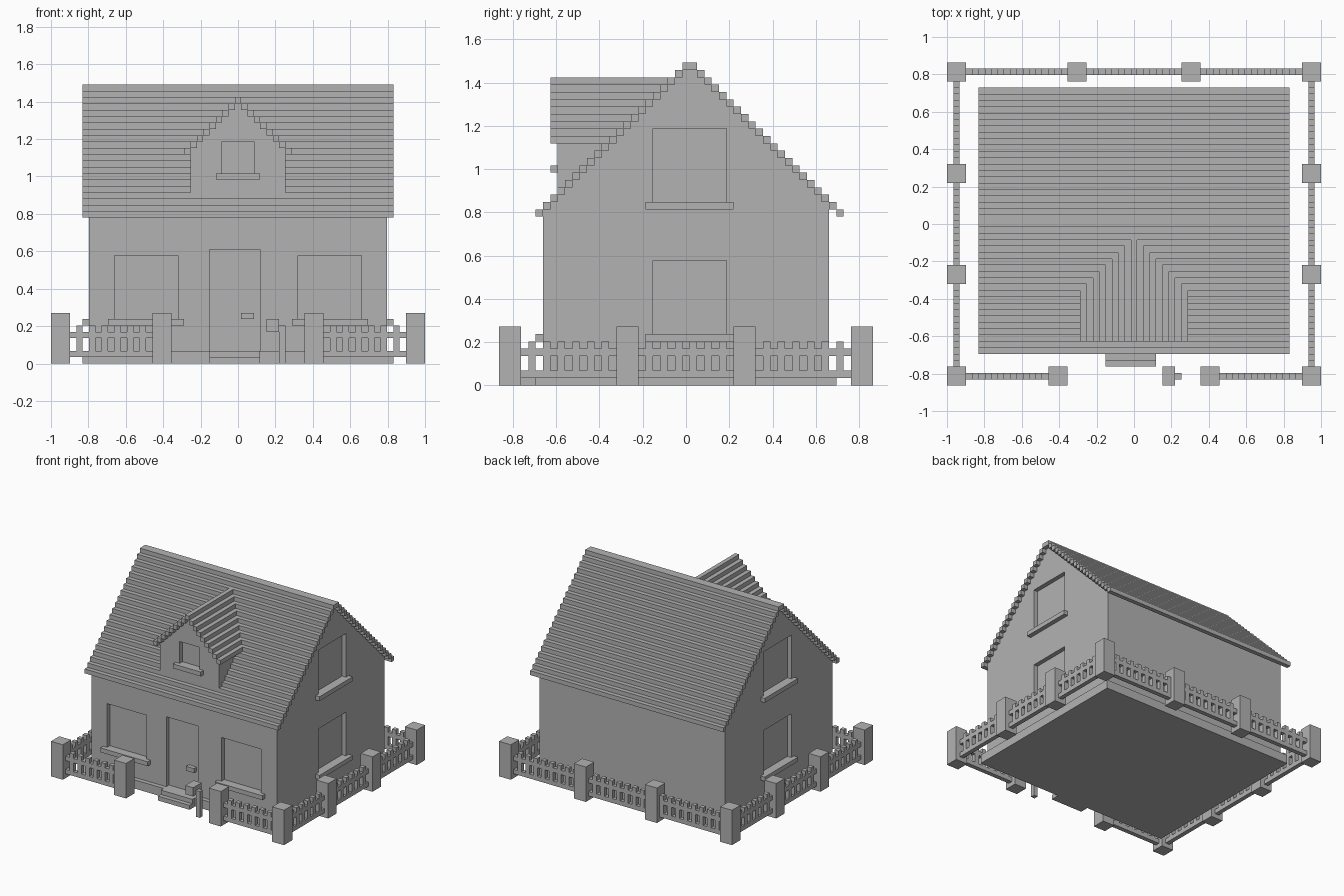
import bpy
import bmesh
from mathutils import Vector

cube = bpy.data.objects.get("Cube")
if cube:
    bpy.data.objects.remove(cube, do_unlink=True)

# Everything sits on a block grid, 59 blocks wide and 51 deep
WIDE, DEEP = 59, 51
U = 2 / WIDE

grey = bpy.data.materials.new("plain grey")
grey.use_nodes = True
tone = (0.45, 0.45, 0.45, 1)
grey.diffuse_color = tone
grey.node_tree.nodes["Principled BSDF"].inputs["Base Color"].default_value = tone


def place(x, y, z):
    return Vector((x - WIDE / 2, y - DEEP / 2, z)) * U


def finish(name, bm):
    bmesh.ops.recalc_face_normals(bm, faces=bm.faces)
    mesh = bpy.data.meshes.new(name)
    bm.to_mesh(mesh)
    bm.free()
    mesh.materials.append(grey)
    obj = bpy.data.objects.new(name, mesh)
    bpy.context.collection.objects.link(obj)
    return obj


def blocks(name, *parts):
    """One object from boxes given as (x0, x1, y0, y1, z0, z1)."""
    bm = bmesh.new()
    for x0, x1, y0, y1, z0, z1 in parts:
        verts = bmesh.ops.create_cube(bm, size=1)["verts"]
        for v in verts:
            v.co = place(x1 if v.co.x > 0 else x0,
                         y1 if v.co.y > 0 else y0,
                         z1 if v.co.z > 0 else z0)
    return finish(name, bm)


def gable(name, left, right, clip, floor, eave, rows, start, end, along_x):
    """Solid with a stepped gable outline, extruded along x or y."""
    up, down = [], []
    for r in range(rows):
        low = floor if r == 0 else eave + r
        for z in (low, eave + r + 1):
            up.append((left + r, z))
            down.append((min(clip, right - r), z))
    outline = list(dict.fromkeys(up + down[::-1]))
    bm = bmesh.new()
    verts = [bm.verts.new(place(start, a, z) if along_x else place(a, start, z))
             for a, z in outline]
    face = bm.faces.new(verts)
    moved = bmesh.ops.extrude_face_region(bm, geom=[face])["geom"]
    shift = U * (end - start)
    bmesh.ops.translate(bm, vec=(shift, 0, 0) if along_x else (0, shift, 0),
                        verts=[g for g in moved if isinstance(g, bmesh.types.BMVert)])
    return finish(name, bm)


def cut(obj, *parts):
    cutter = blocks("recess_cutter", *parts)
    cutter.hide_render = True
    mod = obj.modifiers.new("recesses", "BOOLEAN")
    mod.operation, mod.solver, mod.object = "DIFFERENCE", "EXACT", cutter
    bpy.context.view_layer.objects.active = obj
    bpy.ops.object.modifier_apply(modifier=mod.name)
    bpy.data.objects.remove(cutter, do_unlink=True)


# Plinth and front steps
blocks("plinth", (5, 54, 5, 46, 0, 2))
blocks("front_steps", (25, 33, 3, 5, 0, 1), (25, 33, 4, 5, 1, 2))

# House walls with recessed door and windows
house = gable("house_walls", 6, 46, 45, 2, 23, 20, 6, 53, True)
recesses = [(25, 33, 5, 7, 1, 18)]
for x in (10, 39):
    recesses.append((x, x + 10, 5, 7, 7, 17))
    blocks("front_window_sill", (x - 1, x + 11, 5, 6, 6, 7))
for side, x in (("right", 5), ("left", 52)):
    sill_x = 5 if side == "right" else 53
    for level, z in (("lower", 7), ("upper", 25)):
        recesses.append((x, x + 2, 21, 31, z, z + 10))
        blocks(f"{side}_{level}_window_sill", (sill_x, sill_x + 1, 20, 32, z - 1, z))
cut(house, *recesses)
blocks("door_handle", (30, 32, 6, 7, 7, 8))

# Main roof: paired courses climbing to a ridge
courses = []
for r in range(21):
    for y in (5 + r, 46 - r):
        courses.append((5, 54, y, y + 1, 23 + r, 24 + r))
blocks("main_roof", *courses)

# Dormer
dormer = gable("dormer_walls", 22, 37, 37, 27, 33, 8, 8, 23, False)
cut(dormer, (27, 32, 7, 9, 30, 35))
blocks("dormer_window_sill", (26, 33, 7, 8, 29, 30))
courses = []
for r in range(9):
    for x in {21 + r, 37 - r}:
        courses.append((x, x + 1, 7, 15 + r, 33 + r, 34 + r))
blocks("dormer_roof", *courses)


# Fence: posts with two rails and pickets between them
def fence(name, posts, line, along_x, gap=None):
    def lay(a0, a1, b0, b1, z0, z1):
        return (a0, a1, b0, b1, z0, z1) if along_x else (b0, b1, a0, a1, z0, z1)
    parts = []
    for a, b in zip(posts, posts[1:]):
        a += 3
        if a == gap:
            continue
        for z in (1, 4):
            parts.append(lay(a, b, line, line + 1, z, z + 1))
        first = a + 1 if (a + 1) % 2 == 0 or (b - a) % 2 else a
        for p in range(first, b, 2):
            parts.append(lay(p, p + 1, line, line + 1, 2, 4))
            parts.append(lay(p, p + 1, line, line + 1, 5, 6))
    blocks(name, *parts)
    for a in posts:
        # Corner posts belong to the front and back runs
        if along_x or 0 < a < DEEP - 3:
            blocks(name + "_post", lay(a, a + 3, line - 1, line + 2, 0, 8))


fence("front_fence", (0, 16, 40, 56), 1, True, gap=19)
fence("back_fence", (0, 19, 37, 56), 49, True)
fence("right_fence", (0, 16, 32, 48), 1, False)
fence("left_fence", (0, 16, 32, 48), 57, False)

# Letter box by the gate opening
blocks("letter_box", (34, 36, 0, 3, 5, 7))
blocks("letter_box_post", (36, 37, 1, 2, 0, 6))
